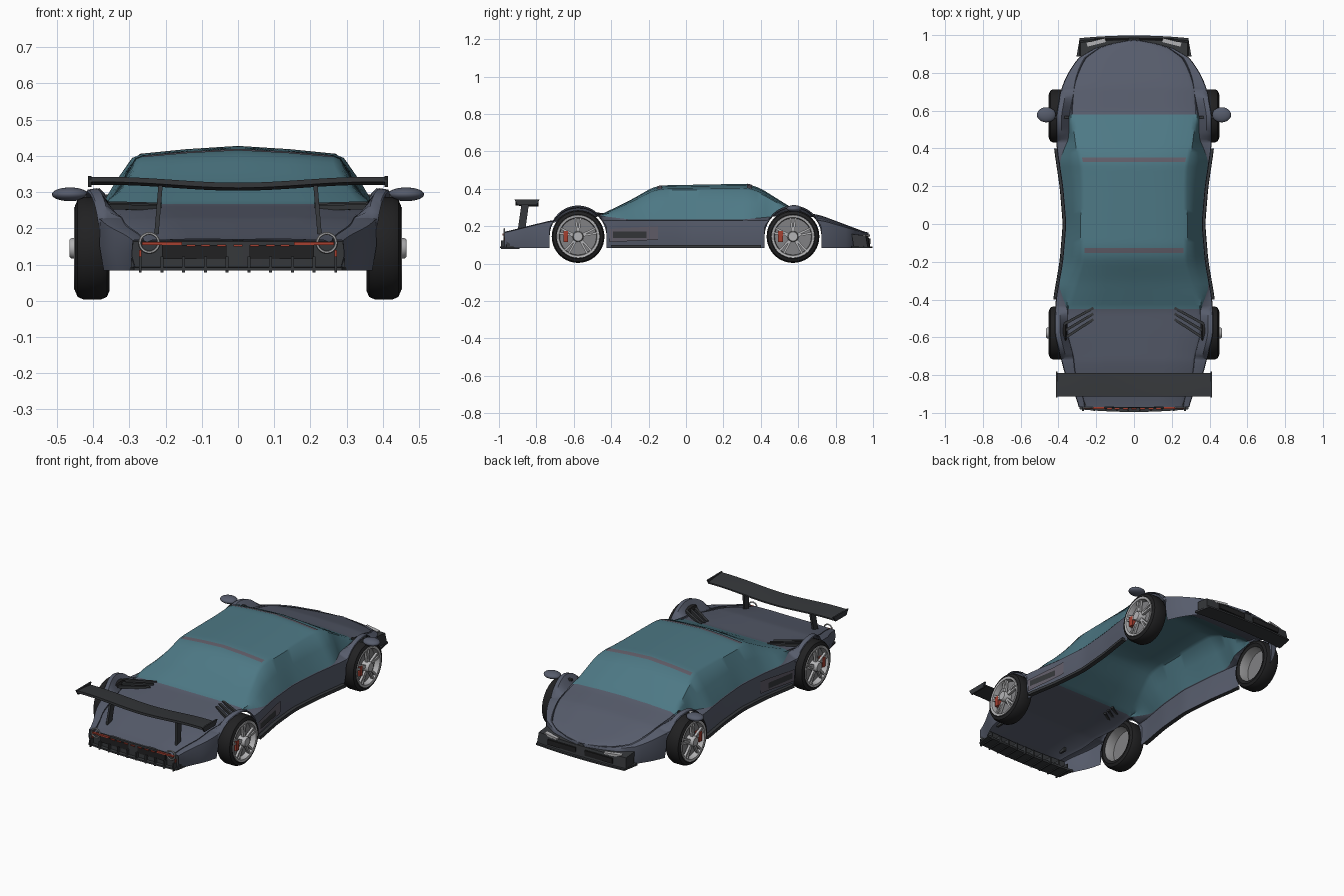
import bpy, bmesh
from math import sin, cos, pi, sqrt, radians
from mathutils import Matrix, Vector

if "Cube" in bpy.data.objects:
    bpy.data.objects.remove(bpy.data.objects["Cube"])


def mat(name, r, g, b):
    m = bpy.data.materials.new(name)
    m.diffuse_color = (r, g, b, 1)
    m.use_nodes = True
    m.node_tree.nodes["Principled BSDF"].inputs["Base Color"].default_value = m.diffuse_color
    return m


PAINT = mat("paint", .095, .108, .15)
GLASS = mat("glass", .075, .19, .235)
SEAM = mat("seam", .12, .11, .14)
CARBON = mat("carbon", .035, .038, .042)
RUBBER = mat("rubber", .015, .015, .016)
ALLOY = mat("alloy", .45, .45, .46)
DISC = mat("disc", .22, .22, .23)
RED = mat("red", .38, .05, .03)


def finish(name, bm, m, mirror):
    bmesh.ops.recalc_face_normals(bm, faces=bm.faces)
    me = bpy.data.meshes.new(name)
    bm.to_mesh(me)
    bm.free()
    me.materials.append(m)
    o = bpy.data.objects.new(name, me)
    bpy.context.collection.objects.link(o)
    if mirror:
        o.modifiers.new("mirror", 'MIRROR').merge_threshold = .0005
    return o


def loft(name, rows, m, closed=False, mirror=True, ring=False):
    bm = bmesh.new()
    vs = [[bm.verts.new(p) for p in r] for r in rows]
    n = len(rows[0])
    for i in range(len(vs) - (0 if ring else 1)):
        a, b = vs[i], vs[(i + 1) % len(vs)]
        for j in range(n if closed else n - 1):
            k = (j + 1) % n
            bm.faces.new((a[j], a[k], b[k], b[j]))
    if closed and not ring:
        bm.faces.new(vs[0])
        bm.faces.new(vs[-1])
    return finish(name, bm, m, mirror)


def box(name, c, s, m, rot=None, mirror=True):
    bm = bmesh.new()
    M = Matrix.Translation(c) @ (rot or Matrix()) @ Matrix.Diagonal((*s, 1))
    bmesh.ops.create_cube(bm, size=1, matrix=M)
    return finish(name, bm, m, mirror)


def lathe(name, prof, y, z, m, n=40):
    rows = [[(x, y + r * cos(2 * pi * i / n), z + r * sin(2 * pi * i / n)) for x, r in prof]
            for i in range(n)]
    return loft(name, rows, m, ring=True)


def lerp(t, y):
    if y <= t[0][0]:
        return t[0][1]
    for (a, p), (b, q) in zip(t, t[1:]):
        if y <= b:
            return p + (q - p) * (y - a) / (b - a)
    return t[-1][1]


def smooth(t, y, d=.02):
    return sum(lerp(t, y + k * d) for k in (-1, -.5, 0, .5, 1)) / 5


# Body shape tables along y: half width, shoulder, centre height, roof-edge width and drop
WIDTH = [(-.97, .29), (-.9, .315), (-.8, .365), (-.72, .385), (-.58, .42), (-.4, .415), (-.2, .38),
         (0, .363), (.2, .38), (.4, .41), (.57, .412), (.72, .385), (.8, .35), (.88, .295),
         (.935, .2), (.96, .1), (.975, .01)]
SHOULDER = [(-.97, .165), (-.73, .225), (-.45, .232), (.45, .232), (.73, .23), (.97, .16)]
CENTRE = [(-.97, .168), (-.73, .228), (-.45, .265), (-.3, .338), (-.18, .407), (-.12, .419),
          (.1, .423), (.33, .427), (.4, .402), (.48, .352), (.58, .29), (.73, .255), (.97, .165)]
EDGE = [(-.97, .85), (-.45, .82), (-.2, .72), (0, .755), (.3, .7), (.58, .78), (.97, .85)]
INSET = [(-.97, .03), (-.7, .07), (-.45, .065), (-.33, .006), (.33, .006), (.45, .065), (.7, .07), (.97, .01)]
DROP = [(-.97, .002), (-.45, .003), (-.2, .018), (.35, .022), (.58, .01), (.97, .004)]
AXLES, HUB, ARCH = (-.577, .572), .145, .152


def width(y):
    return smooth(WIDTH, y, .008 if y > .85 else .03)


def section(y):
    w, zb = width(y), .083
    for a in AXLES:
        if abs(y - a) < ARCH:
            zb = HUB + sqrt(ARCH ** 2 - (y - a) ** 2)
    zs = max(smooth(SHOULDER, y), zb + .01)
    zc = smooth(CENTRE, y)
    ins = min(smooth(INSET, y), w * .3)
    zr = zc - smooth(DROP, y)
    z3 = min(lerp([(-.97, .166), (-.73, .228), (-.45, .255), (-.3, .236), (.3, .236),
                   (.45, .25), (.58, .265), (.73, .24), (.97, .161)], y), zr)
    x3, xr = w - ins, w * smooth(EDGE, y)
    xr = min(xr, x3 - .004)
    return [Vector(p) for p in (
        (w - .012, y, zb), (w, y, (zb + zs) / 2), (w - .003, y, zs), (w - ins * .4, y, zs + .004 * ins / .07),
        (x3, y, z3), ((x3 + xr) / 2 + .004, y, (z3 + zr) / 2 + .004), (xr + .008, y, zr - .008), (xr - .012, y, zr),
        (xr * .5, y, (zr + zc) / 2 + .002), (0, y, zc))]


ys = {round(-.97 + .025 * i, 4) for i in range(78)} | {-.45, .58, .962, .97, .975}
for a in AXLES:
    ys = {y for y in ys if abs(y - a) > ARCH or y in (-.45, .58)}
    ys |= {a - ARCH * 1.001, a + ARCH * 1.001} | {a + ARCH * .9999 * cos(pi * i / 20) for i in range(21)}
ys = sorted(ys)

# Shell: sides, rear deck, hood, glass canopy
loft("body_sides", [section(y)[:5] for y in ys], PAINT)
loft("rear_deck", [section(y)[4:] for y in ys if y <= -.45], PAINT)
loft("hood", [section(y)[4:] for y in ys if y >= .58], PAINT)
loft("canopy_glass", [section(y)[4:] for y in ys if -.45 <= y <= .58], GLASS)
for y0 in (-.14, .34):
    up = Vector((0, 0, .0025))
    loft("roof_seam", [[p + up for p in section(y0 + d)[7:]] for d in (-.013, 0, .013)], SEAM)

# Side skirts and intake panels
span = [-.4 + .04 * i for i in range(21)]
loft("side_skirt", [[(width(y) + dx, y, z) for dx, z in ((-.012, .083), (.014, .083), (.012, .1), (-.008, .1))]
                    for y in span], CARBON, closed=True)
loft("intake_panel", [[(width(y) + .004, y, .115 + (y + .41) * .05), (width(y) + .005, y, .185 + (y + .41) * .06)]
                      for y in [-.41 + .026 * i for i in range(11)]], SEAM)
loft("intake_opening", [[(width(y) + .008, y, .138), (width(y) + .008, y, .172)]
                        for y in [-.39 + .02 * i for i in range(10)]], CARBON)

# Wheels
for y in AXLES:
    lathe("tyre", [(.36, .1), (.355, .118), (.362, .134), (.377, .141), (.428, .141), (.443, .134), (.45, .118),
                   (.447, .108)], y, HUB, RUBBER)
    lathe("rim", [(.36, .1), (.44, .098), (.451, .102), (.453, .114), (.446, .116)], y, HUB, ALLOY)
    lathe("brake_disc", [(.42, .0), (.42, .099)], y, HUB, DISC)
    lathe("hub_cap", [(.42, .03), (.46, .028), (.465, .024), (.465, .0)], y, HUB, ALLOY, 24)
    for i in range(5):
        for s in (-.13, .13):
            R = Matrix.Rotation(2 * pi * i / 5 + s, 4, 'X')
            c = R @ Vector((0, 0, .063)) + Vector((.44, y, HUB))
            box("spoke", c, (.014, .011, .08), ALLOY, R)
    box("brake_caliper", (.435, y - .066, HUB), (.026, .026, .058), RED)

# Rear wing with end plates and struts
rows = []
for i in range(13):
    x = .41 * i / 12
    z = .304 + .016 * (.5 - .5 * cos(pi * min(x / .36, 1)))
    rows.append([(x, -.912, z + .008), (x, -.912, z + .022), (x, -.85, z + .018), (x, -.788, z + .01),
                 (x, -.788, z + .002), (x, -.85, z)])
loft("rear_wing", rows, CARBON, closed=True)
loft("wing_end_plate", [[(x, -.918, .344), (x, -.782, .344), (x, -.8, .314), (x, -.9, .314)]
                        for x in (.405, .414)], CARBON, closed=True)
loft("wing_strut", [[(x - .006, y - .02, z), (x + .006, y - .02, z), (x + .006, y + .02, z), (x - .006, y + .02, z)]
                    for x, y, z in ((.226, -.88, .175), (.214, -.86, .318))], CARBON, closed=True)


# Front splitter and rear diffuser share a bowed plate and fascia
def end_part(name, s, prof):
    loft(name, [[(x * k, s * (y - .014 * (x / .29) ** 2), z) for y, z, k in prof]
                for x in [.29 * i / 8 for i in range(9)]], CARBON, closed=True)


end_part("front_splitter", 1, [(.9, .083, 1.05), (.998, .083, .99), (.998, .092, .99), (.9, .095, 1.05)])
end_part("front_fascia", 1, [(.91, .09, 1), (.985, .09, 1), (.975, .15, .98), (.9, .158, .98)])
end_part("rear_plate", -1, [(.9, .083, 1.05), (.995, .083, .99), (.995, .092, .99), (.9, .095, 1.05)])
end_part("rear_fascia", -1, [(.955, .09, 1.02), (.975, .09, 1.02), (.972, .164, 1), (.955, .166, 1)])
for i in range(5):
    box("diffuser_fin", (.03 + .06 * i, -.94, .1), (.008, .1, .045), CARBON)
box("rear_grille", (.12, -.97, .135), (.18, .012, .038), RUBBER)
box("headlight", (.2, .962, .15), (.1, .022, .012), ALLOY, Matrix.Rotation(radians(-14), 4, 'Z'))
box("front_intake", (.12, .981, .12), (.18, .01, .03), RUBBER)

# Tail lights
rows = []
for i in range(28):
    a = 2 * pi * i / 28
    rows.append([(.245 + (.026 + .004 * cos(b)) * cos(a), -.972 + .004 * sin(b),
                  .16 + (.026 + .004 * cos(b)) * sin(a)) for b in [pi * k / 3 for k in range(6)]])
loft("tail_light_ring", rows, ALLOY, closed=True, ring=True)
box("tail_light", (.21, -.974, .158), (.11, .012, .008), RED)
for x in (.0, .045, .09, .13):
    box("light_dash", (x, -.978, .153), (.025, .008, .005), RED, mirror=x > 0)
box("reflector", (.27, -.966, .13), (.006, .012, .02), RED)

# Mirrors
bm = bmesh.new()
bmesh.ops.create_uvsphere(bm, u_segments=24, v_segments=14, radius=1,
                          matrix=Matrix.Translation((.464, .578, .294)) @ Matrix.Diagonal((.05, .04, .019, 1)))
finish("side_mirror", bm, PAINT, True)
box("mirror_stalk", (.39, .565, .288), (.09, .014, .01), CARBON)

# Rear deck louvres
for i in range(3):
    d = Vector((.155, -.085 - .008 * i, .004))
    c = Vector((.215, -.445 - .03 * i, .264 - .004 * i)) + d / 2
    box("deck_louvre", c, (d.length, .014, .014), CARBON, d.to_track_quat('X', 'Z').to_matrix().to_4x4())
box("louvre_frame", (.368, -.57, .262), (.012, .08, .012), CARBON)

# Smooth shading
for o in bpy.context.collection.objects:
    o.select_set(True)
    bpy.context.view_layer.objects.active = o
bpy.ops.object.shade_smooth_by_angle(angle=radians(38))
